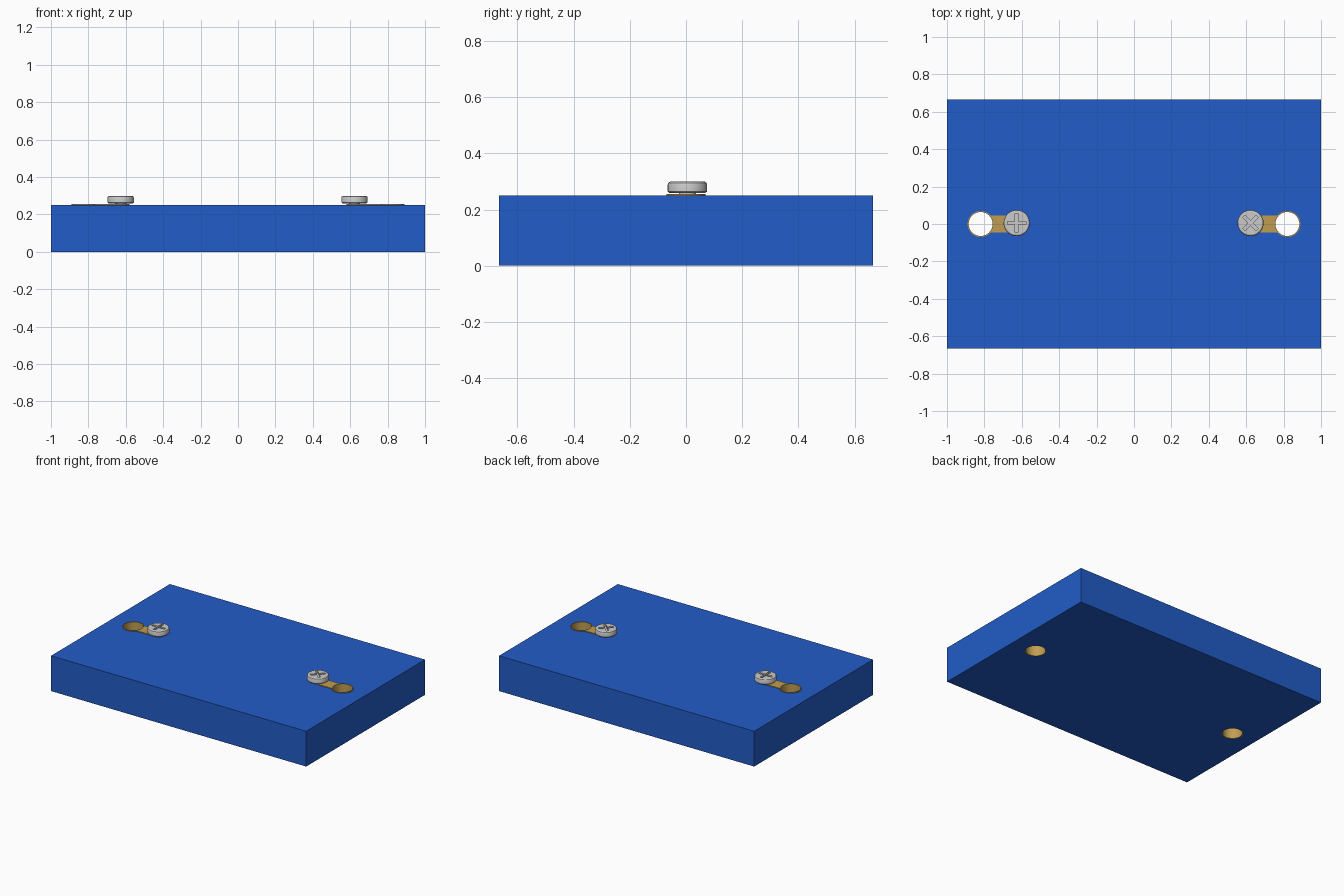
import bpy, bmesh, math
from mathutils import Matrix

if "Cube" in bpy.data.objects:
    bpy.data.objects.remove(bpy.data.objects["Cube"])

def material(name, col):
    m = bpy.data.materials.new(name)
    m.diffuse_color = (*col, 1)
    m.use_nodes = True
    m.node_tree.nodes["Principled BSDF"].inputs["Base Color"].default_value = m.diffuse_color
    return m

blue = material("blue_paint", (0.016, 0.107, 0.58))
brass = material("brass", (0.53, 0.34, 0.085))

def make(name, bm, mat=None):
    bmesh.ops.recalc_face_normals(bm, faces=bm.faces)
    me = bpy.data.meshes.new(name)
    bm.to_mesh(me)
    bm.free()
    ob = bpy.data.objects.new(name, me)
    bpy.context.collection.objects.link(ob)
    if mat:
        me.materials.append(mat)
    return ob

def box(bm, size, loc, ang=0):
    m = Matrix.Translation(loc) @ Matrix.Rotation(ang, 4, 'Z') @ Matrix.Diagonal((*size, 1))
    bmesh.ops.create_cube(bm, size=1, matrix=m)

def prism(bm, pts, z0, z1):
    f = bm.faces.new([bm.verts.new((x, y, z0)) for x, y in pts])
    r = bmesh.ops.extrude_face_region(bm, geom=[f])
    for v in r['geom']:
        if isinstance(v, bmesh.types.BMVert):
            v.co.z = z1

def lathe(bm, prof, x, y, n=48):
    rings = [[bm.verts.new((x + r * math.cos(2 * math.pi * i / n),
                            y + r * math.sin(2 * math.pi * i / n), z)) for i in range(n)]
             for r, z in prof]
    for a, b in zip(rings, rings[1:]):
        for i in range(n):
            bm.faces.new((a[i], a[(i + 1) % n], b[(i + 1) % n], b[i]))
    return rings

def cut(ob, cutter):
    m = ob.modifiers.new("cut", 'BOOLEAN')
    m.operation, m.solver, m.object = 'DIFFERENCE', 'EXACT', cutter
    cutter.hide_render = True
    cutter.hide_set(True)

def smooth(ob):
    bpy.ops.object.select_all(action='DESELECT')
    ob.select_set(True)
    bpy.context.view_layer.objects.active = ob
    bpy.ops.object.shade_smooth_by_angle(angle=math.radians(30))

# board
bm = bmesh.new()
box(bm, (2, 1.33, 0.25), (0, 0, 0.125))
board = make("board", bm, blue)

HX, SX, R, W = 0.82, 0.625, 0.07, 0.045
for s, side in ((-1, "left"), (1, "right")):
    # hole through the board
    bm = bmesh.new()
    top, bot = [lathe(bm, [(R - 0.002, -0.1), (R - 0.002, 0.4)], s * HX, 0)[i] for i in (0, 1)]
    bm.faces.new(top)
    bm.faces.new(bot)
    cut(board, make(side + "_hole_cutter", bm))

    # brass sleeve lining the hole
    bm = bmesh.new()
    prof = [(R, 0.0), (R, 0.255), (R - 0.006, 0.255), (R - 0.006, 0.0), (R, 0.0)]
    lathe(bm, prof, s * HX, 0)
    bmesh.ops.remove_doubles(bm, verts=bm.verts, dist=1e-5)
    smooth(make(side + "_sleeve", bm, brass))

    # brass slot strip running from the sleeve to under the screw
    bm = bmesh.new()
    a0 = math.asin(W / R)
    pts = [(s * (HX - R * math.cos(a)), R * math.sin(a))
           for a in [a0 * (1 - i / 4) for i in range(9)]]
    pts += [(s * (SX - W * math.sin(t)), -W * math.cos(t))
            for t in [math.pi * i / 16 for i in range(17)]]
    prism(bm, pts, 0.245, 0.255)
    make(side + "_slot", bm, brass)

    # screw head with bevelled rim and shaft
    bm = bmesh.new()
    x, y = s * SX - 0.002, 0.005
    rings = lathe(bm, [(0.03, 0.247), (0.03, 0.259), (0.064, 0.259), (0.07, 0.264),
                       (0.07, 0.29), (0.068, 0.295), (0.062, 0.299)], x, y)
    bm.faces.new(rings[0])
    bm.faces.new(rings[-1])
    screw = make(side + "_screw", bm)

    # cross recess in the head
    bm = bmesh.new()
    ang = 0 if s < 0 else math.pi / 4
    pts = []
    L, w = 0.05, 0.008
    for k in range(4):
        b = ang + k * math.pi / 2
        for u, v in ((w, -w), (L, -w), (L, w)):
            pts.append((x + u * math.cos(b) - v * math.sin(b), y + u * math.sin(b) + v * math.cos(b)))
    prism(bm, pts, 0.283, 0.32)
    cut(screw, make(side + "_cross_cutter", bm))
    smooth(screw)
